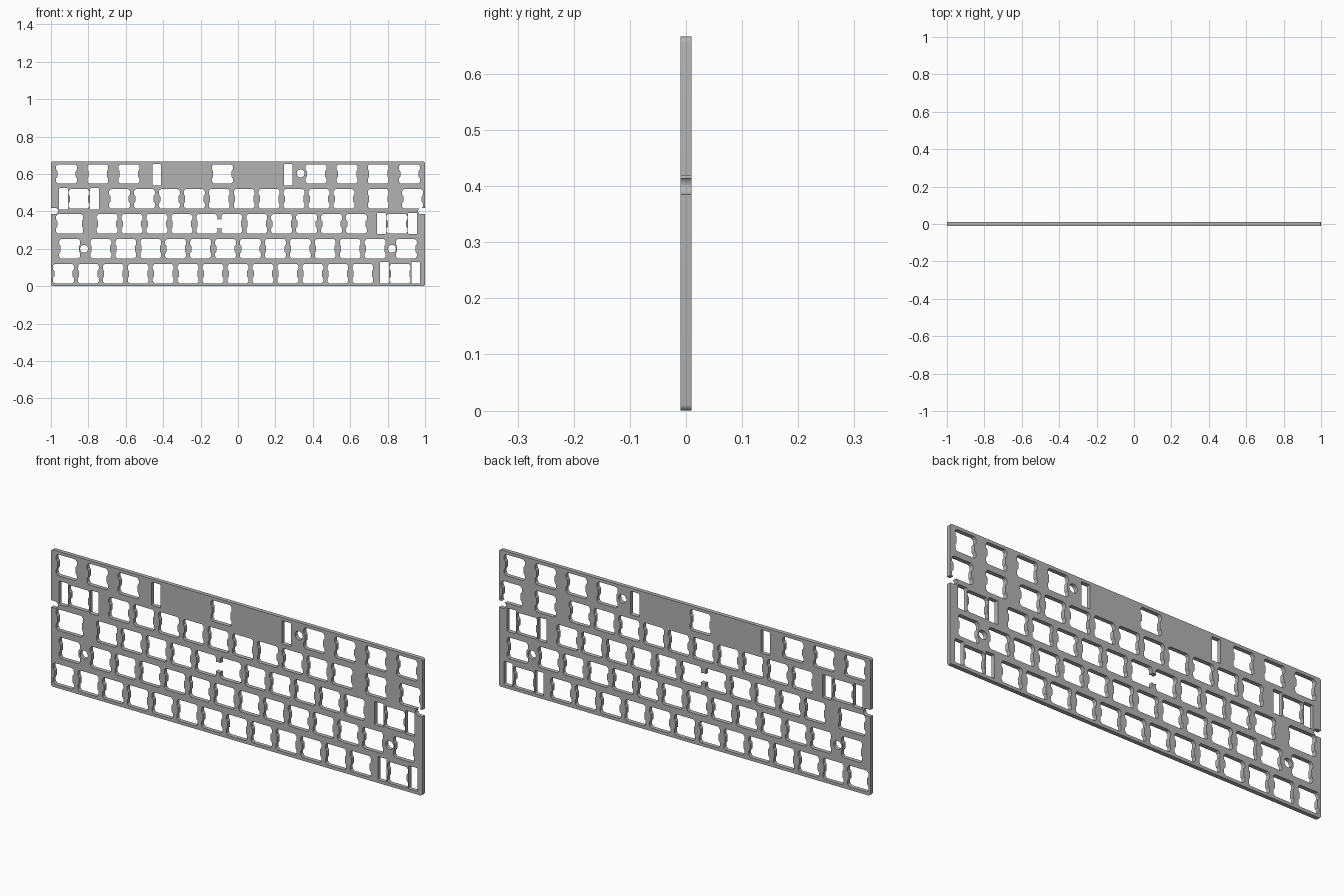
import bpy
import bmesh
from math import pi, cos, sin

if "Cube" in bpy.data.objects:
    bpy.data.objects.remove(bpy.data.objects["Cube"])

U = 2 / 15              # one key unit
THICK = 0.02
HEIGHT = 5 * U


def key_x(units):
    return units * U - 1


def row_z(row):
    return (row + 0.5) * U


def prism(bm, points, depth):
    """Extrude an x-z outline along y, centred on y = 0."""
    front = bm.faces.new([bm.verts.new((x, -depth / 2, z)) for x, z in points])
    geom = bmesh.ops.extrude_face_region(bm, geom=[front])["geom"]
    verts = [g for g in geom if isinstance(g, bmesh.types.BMVert)]
    bmesh.ops.translate(bm, verts=verts, vec=(0, depth, 0))


def round_rect(cx, cz, w, h, r, steps=4):
    pts = []
    for quarter, (sx, sz) in enumerate([(1, 1), (-1, 1), (-1, -1), (1, -1)]):
        for i in range(steps + 1):
            a = (quarter + i / steps) * pi / 2
            pts.append((cx + sx * (w / 2 - r) + r * cos(a),
                        cz + sz * (h / 2 - r) + r * sin(a)))
    return pts


def switch_outline(cx, cz, left=0.0, right=0.0):
    """Switch cutout with pinched sides; left/right stretch it sideways."""
    quarter = [(0.049, 0.014), (0.051, 0.018), (0.0545, 0.021), (0.0558, 0.025),
               (0.0558, 0.040), (0.0545, 0.044), (0.051, 0.047),
               (0.049, 0.050), (0.046, 0.0518)]
    side = [(x, -z) for x, z in reversed(quarter)] + quarter
    return ([(cx + x + right, cz + z) for x, z in side]
            + [(cx - x - left, cz + z) for x, z in reversed(side)])


def make_object(name, bm):
    bmesh.ops.recalc_face_normals(bm, faces=bm.faces[:])
    mesh = bpy.data.meshes.new(name)
    bm.to_mesh(mesh)
    bm.free()
    obj = bpy.data.objects.new(name, mesh)
    bpy.context.collection.objects.link(obj)
    return obj


# Plate blank
bm = bmesh.new()
prism(bm, round_rect(0, HEIGHT / 2, 2, HEIGHT, 0.011), THICK)
plate = make_object("switch_plate", bm)

# Switch positions in key units, from the bottom row up
rows = [
    [i + 0.5 for i in range(13)] + [14],
    [0.75] + [i + 2 for i in range(12)] + [14.25],
    [i + 2.25 for i in range(11)] + [13.875],
    [1.125] + [i + 2.75 for i in range(10)] + [13.125, 14.5],
    [0.625, 1.875, 3.125, 6.875, 10.625, 11.875, 13.125, 14.375],
]
bm = bmesh.new()
CUT = THICK * 3
for row, keys in enumerate(rows):
    for units in keys:
        prism(bm, switch_outline(key_x(units), row_z(row)), CUT)

# Wide cutout that accepts two switch positions
prism(bm, switch_outline(key_x(0.75), row_z(2), 0.0167, 0.0167), CUT)

# Stabiliser slots: key position, row, half spacing, height offset
for units, row, half, dz in [(14, 0, 0.0833, 0.005), (13.875, 2, 0.0833, 0.002),
                             (1.125, 3, 0.0833, 0), (6.875, 4, 0.3515, -0.005)]:
    for side in (-1, 1):
        prism(bm, round_rect(key_x(units) + side * half, row_z(row) + dz,
                             0.047, 0.114, 0.004), CUT)

# Mounting holes
for x, z, r in [(-0.823, 0.2, 0.021), (0.823, 0.2, 0.021),
                (-0.1, row_z(2), 0.025), (0.335, 0.603, 0.021)]:
    prism(bm, [(x + r * cos(i * pi / 12), z + r * sin(i * pi / 12))
               for i in range(24)], CUT)

# Open mounting slots in both ends
for side in (-1, 1):
    prism(bm, round_rect(side * 1.01, 0.402, 0.095, 0.034, 0.0165, 6), CUT)

cutter = make_object("cutout_cutter", bm)
cutter.hide_render = True

# Cut all openings and keep the finished mesh
mod = plate.modifiers.new("cutouts", "BOOLEAN")
mod.operation = "DIFFERENCE"
mod.solver = "EXACT"
mod.use_self = True
mod.object = cutter
graph = bpy.context.evaluated_depsgraph_get()
finished = bpy.data.meshes.new_from_object(plate.evaluated_get(graph))
plate.modifiers.clear()
plate.data = finished
bpy.data.objects.remove(cutter)

# Plain grey metal
grey = bpy.data.materials.new("plate_grey")
grey.use_nodes = True
color = (0.45, 0.45, 0.45, 1)
grey.diffuse_color = color
grey.node_tree.nodes["Principled BSDF"].inputs["Base Color"].default_value = color
finished.materials.clear()
finished.materials.append(grey)

# Smooth the rounded walls, keep the rims sharp
bpy.ops.object.select_all(action="DESELECT")
plate.select_set(True)
bpy.context.view_layer.objects.active = plate
bpy.ops.object.shade_smooth_by_angle(angle=pi / 6)
